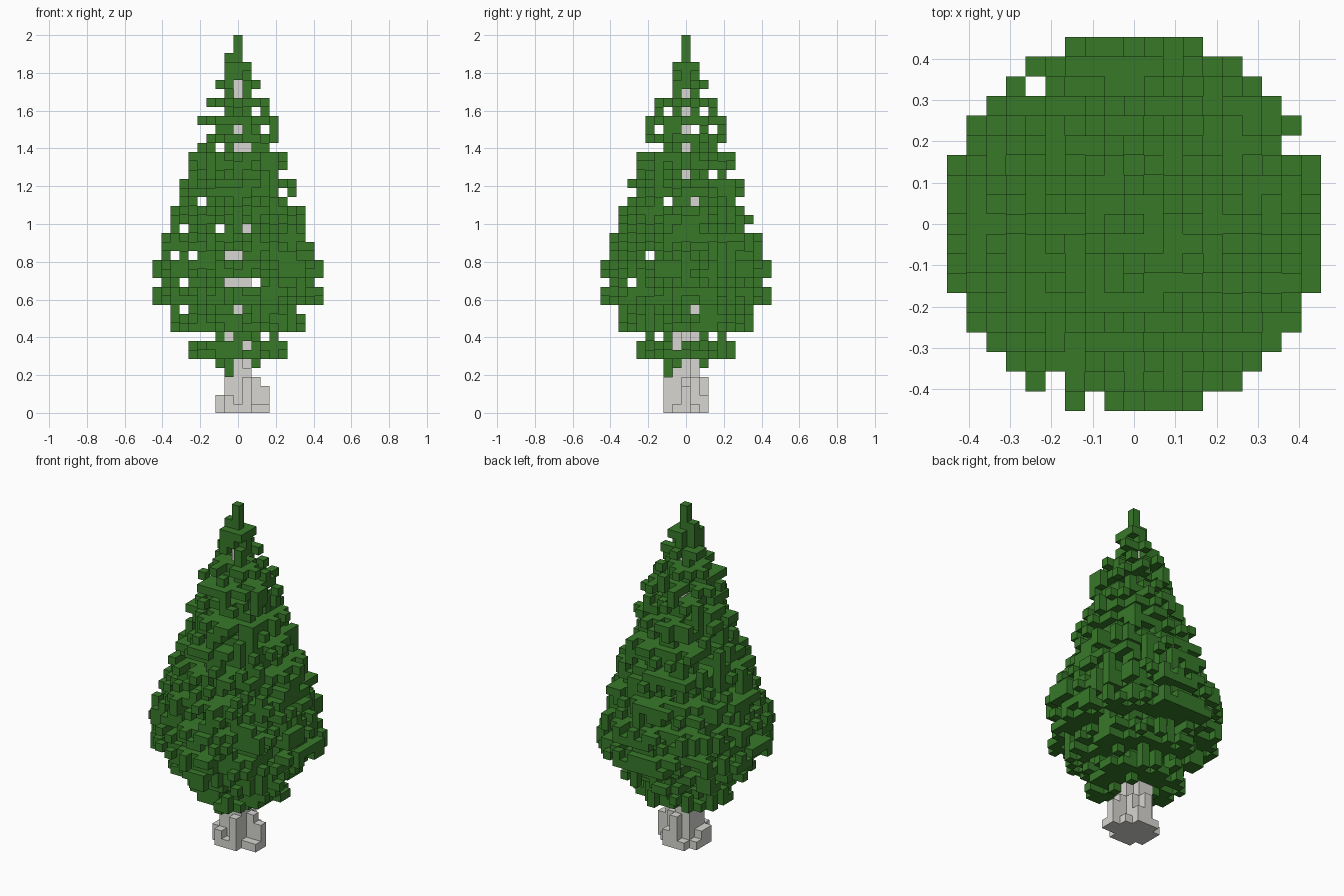
import bpy, bmesh, random
from mathutils import Vector

random.seed(5)
cube = bpy.data.objects.get("Cube")
if cube:
    bpy.data.objects.remove(cube, do_unlink=True)

ROWS = 42
S = 2.0 / ROWS          # size of one block


def material(name, rgb):
    m = bpy.data.materials.new(name)
    m.use_nodes = True
    m.diffuse_color = (*rgb, 1)
    m.node_tree.nodes["Principled BSDF"].inputs["Base Color"].default_value = (*rgb, 1)
    return m


def build_blocks(name, cells, solid, mat):
    """Skin a set of grid cells with only the faces that can be seen."""
    bm = bmesh.new()
    axes = [Vector(v) for v in ((1, 0, 0), (0, 1, 0), (0, 0, 1))]
    for c in sorted(cells):
        centre = Vector((c[0], c[1], c[2] + 0.5))
        for i, a in enumerate(axes):
            for sign in (-1, 1):
                n = a * sign
                if tuple(int(c[k] + n[k]) for k in range(3)) in solid:
                    continue
                u, v = axes[(i + 1) % 3] / 2, axes[(i + 2) % 3] / 2 * sign
                mid = centre + n / 2
                ring = [mid - u - v, mid + u - v, mid + u + v, mid - u + v]
                bm.faces.new([bm.verts.new(p * S) for p in ring])
    bmesh.ops.remove_doubles(bm, verts=bm.verts, dist=S * 0.01)
    mesh = bpy.data.meshes.new(name)
    bm.to_mesh(mesh)
    bm.free()
    mesh.materials.append(mat)
    obj = bpy.data.objects.new(name, mesh)
    bpy.context.collection.objects.link(obj)


# Trunk: flared root columns, then a slim core up to the crown
trunk = set()


def column(x, y, z0, z1):
    trunk.update((x, y, z) for z in range(z0, z1))


for x in range(-2, 3):
    for y in range(-2, 3):
        d = x * x + y * y
        if d < 2:
            column(x, y, 0, 9)
        elif d == 2:
            column(x, y, 0, random.choice((4, 5, 6)))
        elif d <= 5:
            column(x, y, 0, random.choice((1, 2)))
column(0, 0, 0, 38)
column(1, 0, 9, 30)
column(-1, 0, 9, 20)
column(0, 1, 9, 24)
column(3, 0, 0, 3)
column(3, -1, 0, 1)
column(2, 0, 0, 4)
column(1, -2, 0, 4)
column(0, 2, 0, 4)

# Foliage: tiers of ragged discs, with a sparse row between tiers
RADII = [5, 5, 4, 7, 7, 7, 9, 9, 8, 9, 9, 8, 8, 8, 7, 7, 7, 6, 6, 6, 5, 5, 5, 4, 4, 4, 4,
         3, 3, 2, 2, 1, 1]
FIRST = 6
SPARSE = {8, 11, 14, 17, 20, 23, 26, 29, 31, 33, 35}
leaves = set()
for i, r in enumerate(RADII):
    z = FIRST + i
    for x in range(-r, r + 1):
        for y in range(-r, r + 1):
            d = (x * x + y * y) ** 0.5
            if d > r + 0.55:
                continue
            depth = r + 0.5 - d
            if z in SPARSE:
                keep = 0.33 if depth < 3 else 0.05
            else:
                keep = 0.42 if depth < 1 else 0.75 if depth < 2 else 0.95
            if random.random() < keep:
                leaves.add((x, y, z))

# Widest tips, hanging leaves and the pointed top
for z in (12, 13, 15, 16):
    t = random.choice((-1, 1))
    leaves.update({(9, t, z), (-9, 2, z), (t, 9, z), (t, -9, z)})
leaves.update({(-1, -2, 4), (-1, -2, 5), (2, -1, 5), (2, 2, 5), (-2, 1, 5)})
leaves.update({(-2, 0, 36), (0, 2, 36), (-1, 0, 37), (1, 0, 37), (1, 0, 38), (0, 1, 38),
               (0, -1, 38), (-1, 0, 38), (-1, 0, 39)})
leaves.update((0, 0, z) for z in range(38, ROWS))

# Open lanes between tiers: row -> lanes running front to back, lanes running side to side
LANES = {7: ([1], [-1]), 8: ([-4, -3, 3], [0, 1, -3]), 11: ([-6], [1]), 14: ([0, 1, -6], [-6]),
         17: ([-1, 0, -5, -7], [-4]), 20: ([-6], []), 23: ([-4], [1, -2]), 24: ([5], []),
         26: ([], [3]), 29: ([0, 1, -2], [0, -3]), 31: ([-3, 3], [-3, 3]),
         33: ([-1, -2, -3], [0, -2]), 35: ([-1, -2], [-2, 2]), 36: ([0], [])}
CORE = (-1, 0, 1)       # lanes by the trunk are open on the front and left only


def in_lane(cell):
    x, y, z = cell
    across, along = LANES.get(z, ([], []))
    return (x in across and (y < 0 or x not in CORE)) or (y in along and (x > 0 or y not in CORE))


leaves = {c for c in leaves if not in_lane(c)} - trunk

solid = trunk | leaves
build_blocks("trunk", trunk, solid, material("pale grey bark", (0.68, 0.67, 0.64)))
build_blocks("foliage", leaves, solid, material("pine green", (0.038, 0.19, 0.022)))
